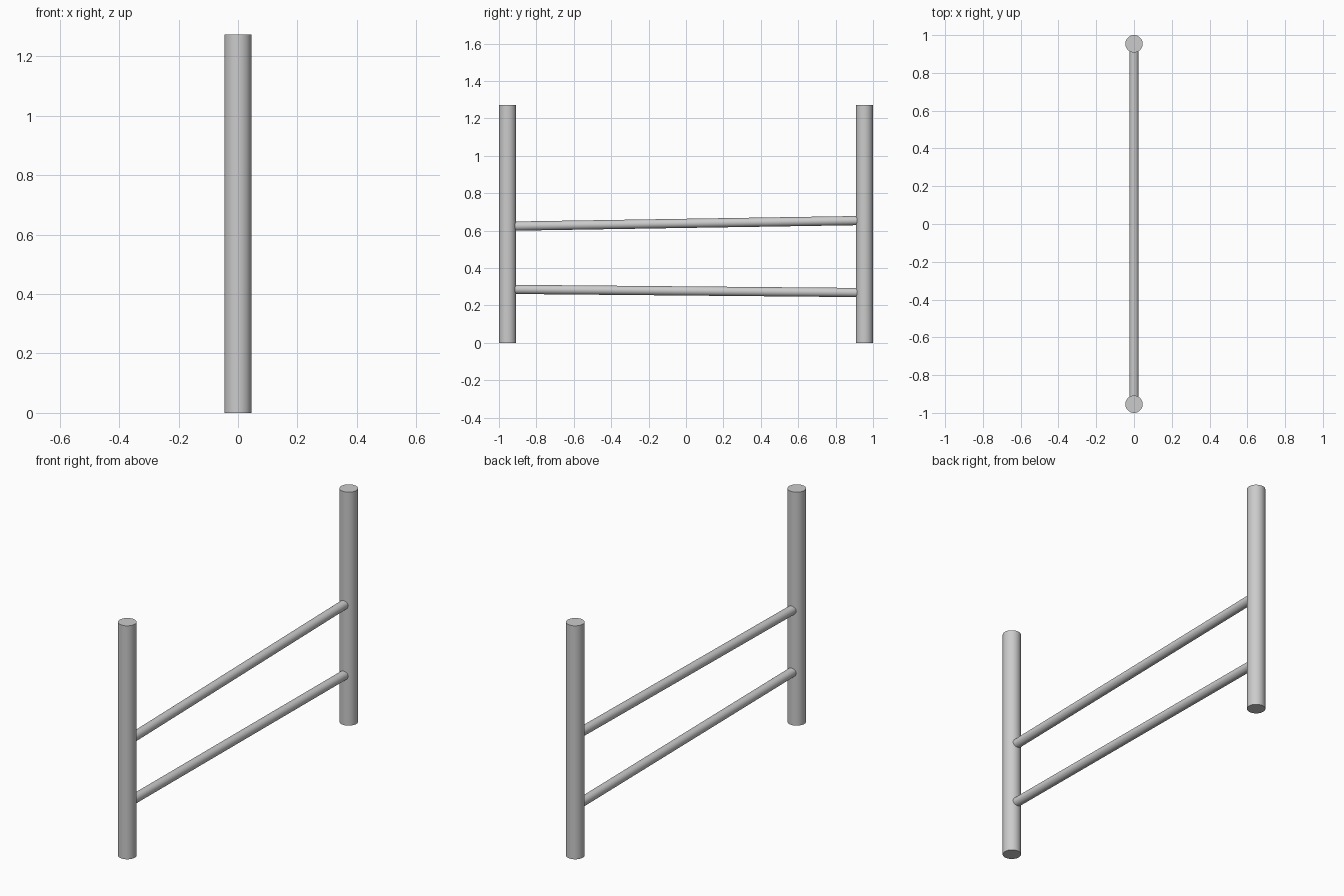
import bpy
from mathutils import Vector

if "Cube" in bpy.data.objects:
    bpy.data.objects.remove(bpy.data.objects["Cube"])

POST_Y, POST_R, POST_H, RAIL_R = 0.954, 0.046, 1.273, 0.0245


def rod(name, start, end, radius, sides=32):
    """Smooth capped cylinder running between two points."""
    a, b = Vector(start), Vector(end)
    axis = b - a
    bpy.ops.mesh.primitive_cylinder_add(
        vertices=sides, radius=radius, depth=axis.length, location=(a + b) / 2,
        rotation=axis.to_track_quat('Z', 'Y').to_euler())
    obj = bpy.context.object
    obj.name = name
    bpy.ops.object.shade_smooth_by_angle()
    return obj


# Upright posts at both ends
for name, side in (("front_post", -1), ("back_post", 1)):
    rod(name, (0, side * POST_Y, 0), (0, side * POST_Y, POST_H), POST_R)

# Slightly tilted rails, ends buried in the posts
for name, z_front, z_back in (("upper_rail", 0.624, 0.654),
                              ("lower_rail", 0.286, 0.269)):
    rod(name, (0, -POST_Y + 0.02, z_front), (0, POST_Y - 0.02, z_back), RAIL_R)
